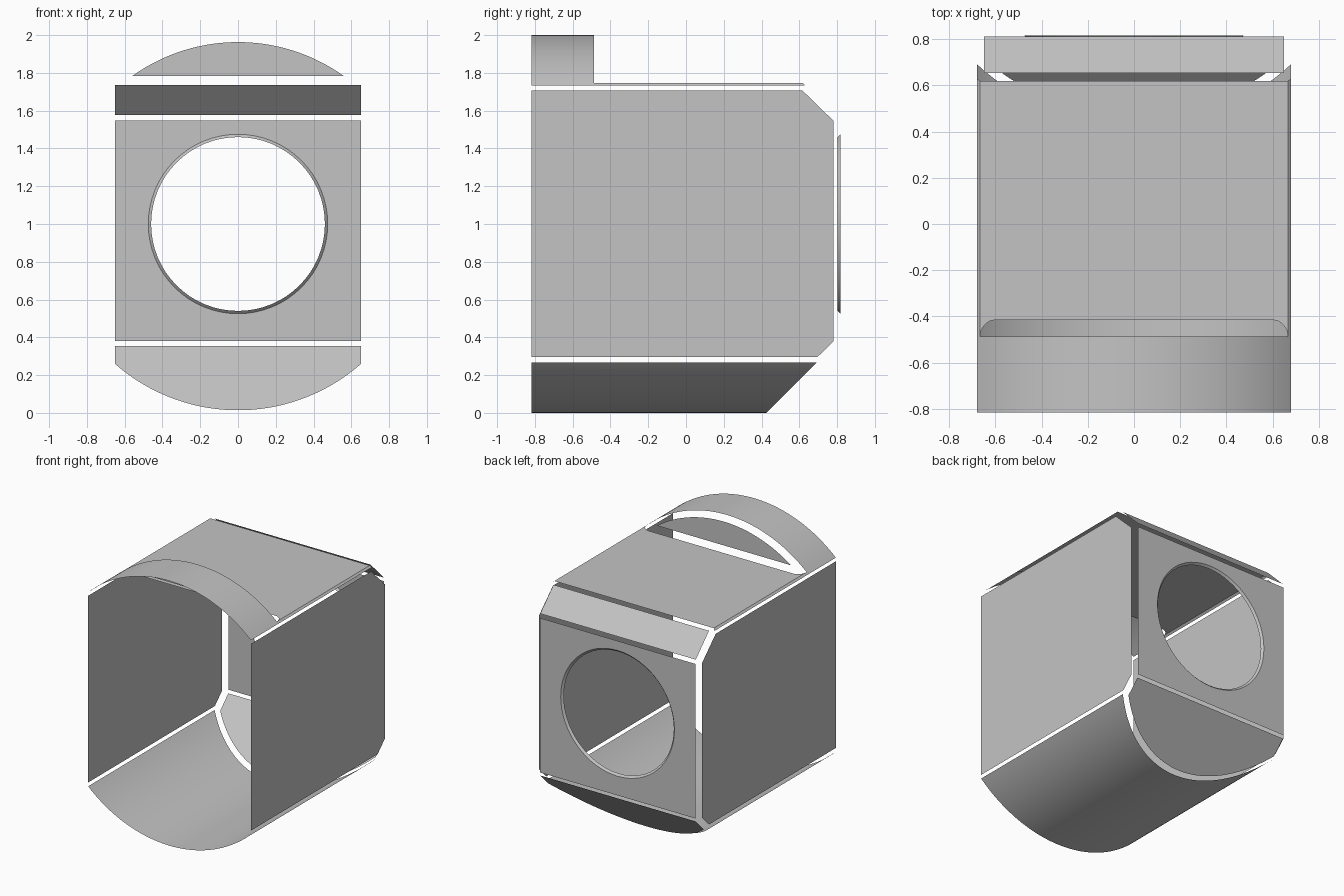
import bpy, bmesh
from math import sin, cos, asin, pi, sqrt
from mathutils import Vector

cube = bpy.data.objects.get("Cube")
if cube:
    bpy.data.objects.remove(cube)

grey = bpy.data.materials.new("light_grey")
grey.use_nodes = True
colour = (0.55, 0.55, 0.55, 1)
grey.diffuse_color = colour
grey.node_tree.nodes["Principled BSDF"].inputs["Base Color"].default_value = colour

CENTRE = Vector((0, 0, 1))   # middle of the shell and axis of its round parts
FRONT, BACK = -0.817, 0.817
SIDE, PANEL = 0.68, 0.65     # half widths of the shell and of the inset panels
DECK = 1.746                 # height of the flat roof
STEP = -0.488                # back end of the raised arch


def finish(name, bm, smooth=False, facing=None):
    """Turn every face outwards and make the object."""
    bm.normal_update()
    for f in bm.faces:
        out = facing or f.calc_center_median() - CENTRE
        if f.normal.dot(out) < 0:
            f.normal_flip()
        f.smooth = smooth
    mesh = bpy.data.meshes.new(name)
    bm.to_mesh(mesh)
    bm.free()
    mesh.materials.append(grey)
    obj = bpy.data.objects.new(name, mesh)
    bpy.context.collection.objects.link(obj)
    return obj


def sheet(name, points, facing=None):
    """One flat face."""
    bm = bmesh.new()
    bm.faces.new([bm.verts.new(p) for p in points])
    return finish(name, bm, facing=facing)


def loft(name, row_a, row_b, smooth=True):
    """A band of quads between two rows of points."""
    bm = bmesh.new()
    a, b = ([bm.verts.new(p) for p in row] for row in (row_a, row_b))
    for i in range(len(a) - 1):
        bm.faces.new((a[i], a[i + 1], b[i + 1], b[i]))
    bmesh.ops.remove_doubles(bm, verts=bm.verts, dist=1e-5)
    return finish(name, bm, smooth)


def arc(radius, x0, x1, up, steps=48):
    """(x, z) points on a circle about the long axis, on its upper or lower half."""
    a, b = asin(x0 / radius), asin(x1 / radius)
    angles = [a + (b - a) * i / steps for i in range(steps + 1)]
    return [(radius * sin(t), 1 + up * radius * cos(t)) for t in angles]


# Round floor, cut off on a slant at the back
floor = arc(1, -SIDE, SIDE, -1)
loft("round_floor", [(x, FRONT, z) for x, z in floor],
     [(x, z + 0.425, z) for x, z in floor])

# Raised arch over the front opening
top = arc(1, -SIDE, SIDE, 1)
loft("front_arch", [(x, FRONT, z) for x, z in top],
     [(x, STEP, z) for x, z in top])

# Flat roof, its front corners curving forward to the arch
deck_x = sqrt(1 - (DECK - 1) ** 2)
n = 8
corner = [(deck_x - 0.065 * (1 - sin(t)), STEP + 0.072 * cos(t))
          for t in (pi / 2 * i / n for i in range(n + 1))]
outline = [(-x, y) for x, y in reversed(corner)] + corner
outline += [(deck_x, 0.62), (-deck_x, 0.62)]
sheet("flat_roof", [(x, y, DECK) for x, y in outline])

# Narrow curved roof edges and flat side walls
wall = [(FRONT, 0.296), (FRONT, 1.706), (0.617, 1.706),
        (0.782, 1.545), (0.782, 0.38), (0.696, 0.296)]
for s, label in ((1, "left"), (-1, "right")):
    edge = arc(1, deck_x * s, SIDE * s, 1, 3)
    loft(label + "_roof_edge", [(x, STEP, z) for x, z in edge],
         [(x, 0.62 + (DECK - z) * 0.7, z) for x, z in edge])
    sheet(label + "_wall", [(SIDE * s, y, z) for y, z in wall])

# Upright segment closing the back of the arch
half = 0.56
sheet("arch_end_panel",
      [(x, -0.452, z) for x, z in arc(0.963, -half, half, 1)], Vector((0, 1, 0)))

# Slanted panel closing the back of the floor
segment = [(-PANEL, 0.355)] + arc(0.986, -PANEL, PANEL, -1) + [(PANEL, 0.355)]
sheet("slanted_floor_panel", [(x, z + 0.457, z) for x, z in segment])

# Sloping panel between the roof and the back
sheet("slanted_roof_panel",
      [(-PANEL, 0.654, 1.735), (PANEL, 0.654, 1.735),
       (PANEL, 0.811, 1.577), (-PANEL, 0.811, 1.577)])


# Back panel with a round hole
def circle(radius, y, count=64):
    return [(radius * cos(2 * pi * i / count), y, 1 + radius * sin(2 * pi * i / count))
            for i in range(count)]


bm = bmesh.new()
frame = [(x, BACK, z) for x, z in
         ((-PANEL, 0.38), (PANEL, 0.38), (PANEL, 1.547), (-PANEL, 1.547))]
for loop in (frame, circle(0.475, BACK)):
    verts = [bm.verts.new(p) for p in loop]
    for i, v in enumerate(verts):
        bm.edges.new((v, verts[i - 1]))
bmesh.ops.triangle_fill(bm, edges=bm.edges[:], use_beauty=True, normal=(0, 1, 0))
finish("back_panel", bm)

# Bevelled rim of the hole
outer, inner = circle(0.475, BACK), circle(0.46, 0.802)
loft("hole_rim", outer + outer[:1], inner + inner[:1])
